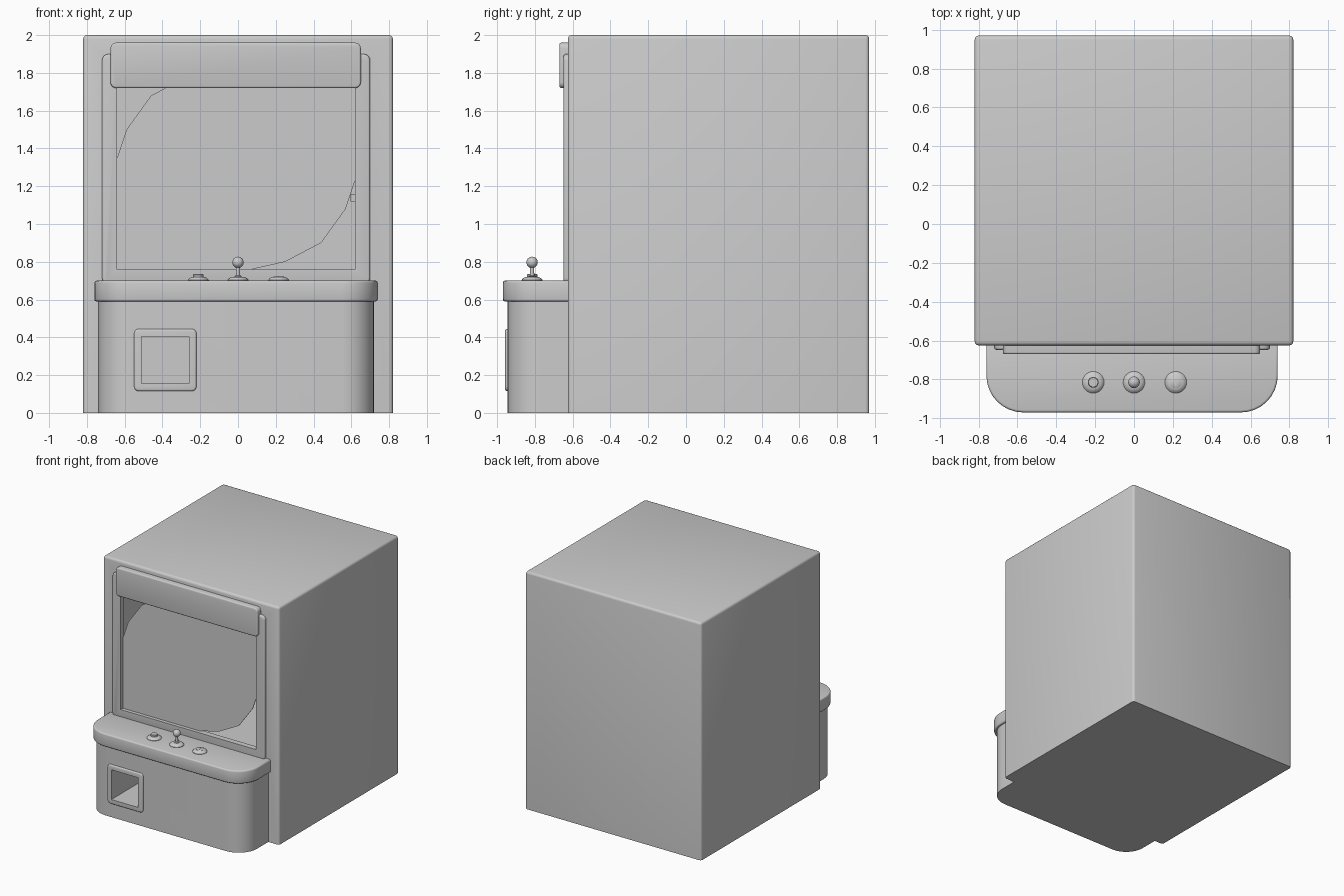
import bpy, bmesh, math
from mathutils import Vector

cube = bpy.data.objects.get("Cube")
if cube:
    bpy.data.objects.remove(cube, do_unlink=True)

grey = bpy.data.materials.new("plain_grey")
grey.use_nodes = True
grey.diffuse_color = (0.6, 0.6, 0.6, 1)
grey.node_tree.nodes["Principled BSDF"].inputs["Base Color"].default_value = (0.6, 0.6, 0.6, 1)

CX = -0.01  # centre line of the front fittings


def make(name, bm):
    bmesh.ops.recalc_face_normals(bm, faces=bm.faces)
    mesh = bpy.data.meshes.new(name)
    bm.to_mesh(mesh)
    bm.free()
    mesh.materials.append(grey)
    obj = bpy.data.objects.new(name, mesh)
    bpy.context.collection.objects.link(obj)
    return obj


def apply_modifiers(obj):
    bpy.context.view_layer.update()
    graph = bpy.context.evaluated_depsgraph_get()
    mesh = bpy.data.meshes.new_from_object(obj.evaluated_get(graph))
    obj.modifiers.clear()
    obj.data = mesh


def smooth(obj):
    bpy.ops.object.select_all(action="DESELECT")
    obj.select_set(True)
    bpy.context.view_layer.objects.active = obj
    bpy.ops.object.shade_smooth_by_angle(angle=math.radians(35))


def box_mesh(lo, hi):
    bm = bmesh.new()
    bmesh.ops.create_cube(bm, size=1)
    lo, hi = Vector(lo), Vector(hi)
    for v in bm.verts:
        v.co = (lo + hi) / 2 + v.co * (hi - lo)
    return bm


def round_edges(bm, radius, segments, rule):
    edges = [e for e in bm.edges if rule(e)]
    bmesh.ops.bevel(bm, geom=edges, offset=radius, segments=segments,
                    profile=0.5, affect="EDGES", clamp_overlap=True)


def along_y(e):
    d = e.verts[0].co - e.verts[1].co
    return abs(d.y) > abs(d.x) + abs(d.z)


def on_plane(axis, value):
    return lambda e: all(abs(v.co[axis] - value) < 1e-4 for v in e.verts)


def cut(obj, lo, hi):
    cutter = make("cutter", box_mesh(lo, hi))
    mod = obj.modifiers.new("opening", "BOOLEAN")
    mod.object, mod.solver = cutter, "EXACT"
    apply_modifiers(obj)
    bpy.data.objects.remove(cutter, do_unlink=True)


def frame(name, x, z, y, border, corner, lip):
    """Rounded rectangular surround with a square opening."""
    bm = box_mesh((x[0], y[0], z[0]), (x[1], y[1], z[1]))
    round_edges(bm, corner, 4, along_y)
    round_edges(bm, lip, 3, on_plane(1, y[0]))
    obj = make(name, bm)
    cut(obj, (x[0] + border, y[0] - 1, z[0] + border),
        (x[1] - border, y[1] + 1, z[1] - border))
    smooth(obj)
    return obj


def front_block(name, half, front, z, corner, lip):
    """Block with rounded front corners, reaching back into the body."""
    bm = box_mesh((CX - half, front, z[0]), (CX + half, -0.6, z[1]))
    round_edges(bm, corner, 8, lambda e: on_plane(1, front)(e)
                and on_plane(0, e.verts[0].co.x)(e))
    if lip:
        for level in z:
            round_edges(bm, lip, 3, on_plane(2, level))
    return make(name, bm)


def lathe(name, profile, x, y, z, steps=24):
    """Spin a radius and height profile around a vertical axis."""
    bm = bmesh.new()
    verts = [bm.verts.new((r, 0, h)) for r, h in profile]
    edges = [bm.edges.new(pair) for pair in zip(verts, verts[1:])]
    bmesh.ops.spin(bm, geom=verts + edges, axis=(0, 0, 1), cent=(0, 0, 0),
                   angle=math.tau, steps=steps)
    bmesh.ops.remove_doubles(bm, verts=bm.verts, dist=1e-5)
    bmesh.ops.translate(bm, verts=bm.verts, vec=(x, y, z))
    obj = make(name, bm)
    smooth(obj)
    return obj


# Main body with a display chamber and the end of the prize tunnel
bm = box_mesh((-0.82, -0.625, 0), (0.82, 0.97, 2))
round_edges(bm, 0.02, 3, lambda e: not on_plane(2, 0)(e))
body = make("body", bm)
cut(body, (-0.66, -0.9, 0.74), (0.64, 0.85, 1.84))
cut(body, (-0.51, -0.9, 0.155), (-0.26, -0.3, 0.405))
smooth(body)

# Lower cabinet and control deck
cabinet = front_block("lower_cabinet", 0.73, -0.945, (0, 0.6), 0.17, 0)
cut(cabinet, (-0.51, -1.2, 0.155), (-0.26, -0.3, 0.405))
smooth(cabinet)
smooth(front_block("control_deck", 0.75, -0.97, (0.59, 0.70), 0.19, 0.012))

# Window surround, prize door surround and top sign
frame("window_surround", (-0.72, 0.70), (0.68, 1.90), (-0.648, -0.60), 0.08, 0.035, 0.012)
frame("prize_door_surround", (-0.55, -0.22), (0.115, 0.445), (-0.957, -0.93), 0.04, 0.025, 0.01)
bm = box_mesh((-0.675, -0.67, 1.72), (0.65, -0.60, 1.96))
round_edges(bm, 0.03, 5, along_y)
round_edges(bm, 0.01, 3, on_plane(1, -0.67))
smooth(make("top_sign", bm))

# Window pane with two opposite corners swept away
arc = [(-0.65, 1.32), (-0.59, 1.50), (-0.46, 1.68), (-0.27, 1.78), (-0.05, 1.83)]
half = arc + [(0.63, 1.83)]
outline = half + [(2 * CX - x, 2.58 - z) for x, z in half]
bm = bmesh.new()
pane = bm.faces.new([bm.verts.new((x, -0.618, z)) for x, z in outline])
ext = bmesh.ops.extrude_face_region(bm, geom=[pane])
bmesh.ops.translate(bm, vec=(0, 0.006, 0),
                    verts=[g for g in ext["geom"] if isinstance(g, bmesh.types.BMVert)])
make("window_pane", bm)

# Small fitting on the chamber's side wall
make("chamber_fitting", box_mesh((0.595, -0.05, 1.12), (0.645, 0.0, 1.16)))

# Controls: three low bases, a push button, a joystick and a coin slot
dome = [(0.056, -0.005), (0.056, 0.003), (0.048, 0.012), (0.036, 0.019), (0, 0.021)]
Y, DECK = -0.815, 0.70
for name, x in (("button_base", -0.21), ("joystick_base", 0.0), ("coin_slot_base", 0.215)):
    lathe(name, dome, x, Y, DECK)
lathe("push_button", [(0.028, 0.01), (0.028, 0.031), (0.024, 0.035), (0, 0.035)], -0.21, Y, DECK)
lathe("joystick_shaft", [(0.02, 0.015), (0.019, 0.024), (0.012, 0.027), (0.010, 0.1)], 0, Y, DECK)
ball = [(0.03 * math.sin(math.pi * i / 12), -0.03 * math.cos(math.pi * i / 12)) for i in range(13)]
lathe("joystick_ball", ball, 0, Y, 0.797)
lathe("coin_slot_disc", [(0.028, 0.012), (0.028, 0.021), (0.025, 0.023), (0, 0.023)], 0.215, Y, DECK)
make("coin_slot", box_mesh((0.212, Y - 0.02, 0.72), (0.218, Y + 0.02, 0.725)))
